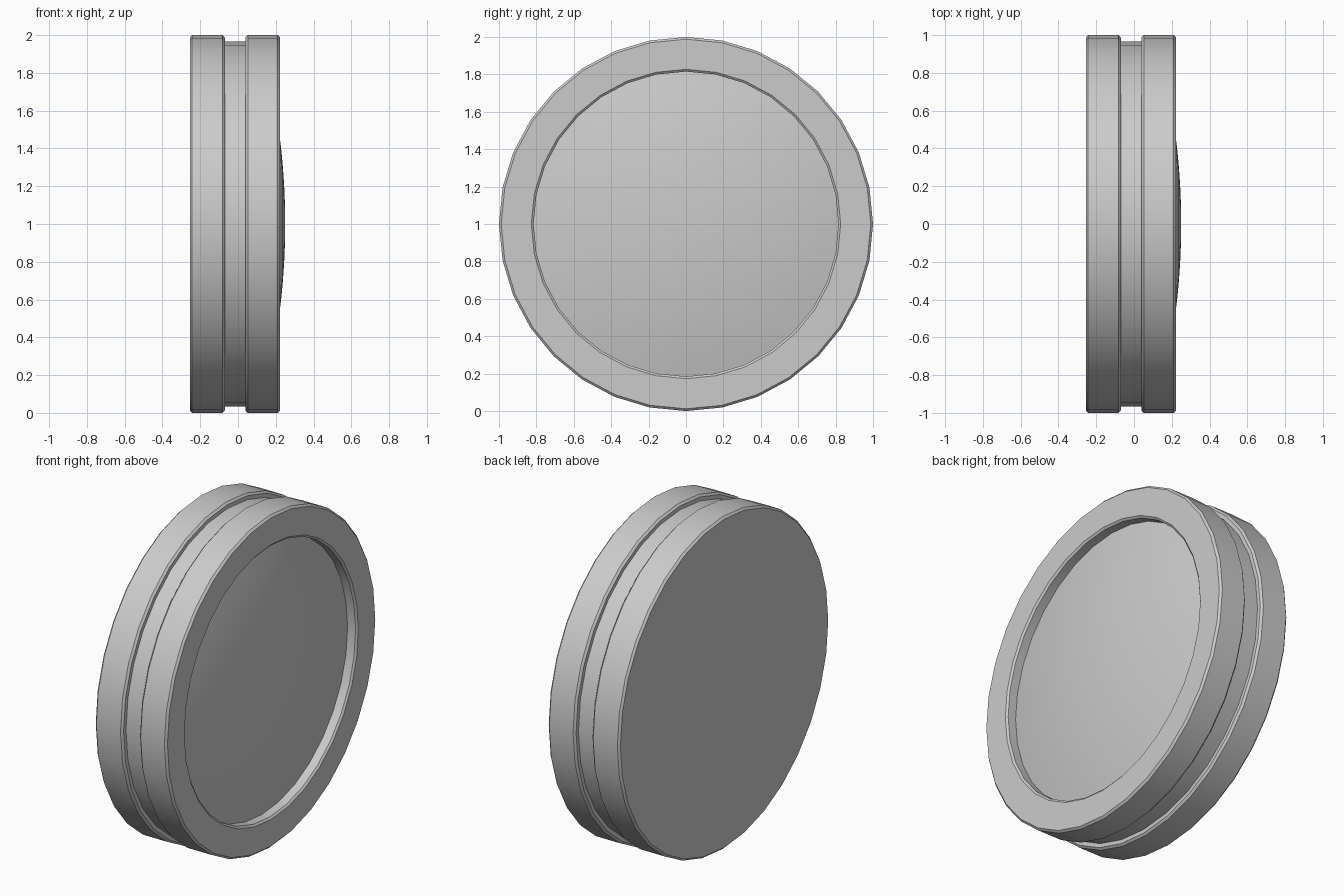
import bpy, bmesh, math

if "Cube" in bpy.data.objects:
    bpy.data.objects.remove(bpy.data.objects["Cube"])

SIDES = 32


def lathe(name, profile):
    """Spin (x, radius) points around the x axis at height z = 1."""
    bm = bmesh.new()
    rings = []
    for x, r in profile:
        if r == 0:
            rings.append([bm.verts.new((x, 0, 1))] * SIDES)
        else:
            rings.append([bm.verts.new((x, r * math.sin(a), 1 + r * math.cos(a)))
                          for a in (2 * math.pi * i / SIDES for i in range(SIDES))])
    for ra, rb in zip(rings, rings[1:]):
        for i in range(SIDES):
            j = (i + 1) % SIDES
            bm.faces.new(list(dict.fromkeys((ra[i], ra[j], rb[j], rb[i]))))
    bmesh.ops.recalc_face_normals(bm, faces=bm.faces)
    # Make sure the open shells face outward, away from the disc centre
    bm.normal_update()
    if sum(f.normal.dot(f.calc_center_median() - rings[0][0].co.lerp(
            rings[0][SIDES // 2].co, 0.5)) * f.calc_area() for f in bm.faces) < 0:
        bmesh.ops.reverse_faces(bm, faces=bm.faces)
    mesh = bpy.data.meshes.new(name)
    bm.to_mesh(mesh)
    bm.free()
    obj = bpy.data.objects.new(name, mesh)
    bpy.context.collection.objects.link(obj)
    bpy.ops.object.select_all(action='DESELECT')
    obj.select_set(True)
    bpy.context.view_layer.objects.active = obj
    bpy.ops.object.shade_smooth_by_angle(angle=math.radians(30))
    return obj


# Housing: flat back, two bevelled rims with a groove between, recessed front
B = 0.012
LENS_EDGE = 0.815
APEX, CURVE = 0.25, 3.7


def dome_x(r):
    return APEX - CURVE + math.sqrt(CURVE ** 2 - r ** 2)


lathe("housing", [
    (-0.255, 0), (-0.255, 1 - B), (-0.255 + B, 1),
    (-0.07 - B, 1), (-0.07, 1 - B), (-0.07, 0.965),
    (0.04, 0.965), (0.04, 1 - B), (0.04 + B, 1),
    (0.222 - B, 1), (0.222, 1 - B),
    (0.222, 0.827), (0.212, LENS_EDGE), (dome_x(LENS_EDGE), LENS_EDGE)])

# Lens: shallow dome set inside the front rim
STEPS = 8
lathe("lens", [(dome_x(r), r) for r in
               (LENS_EDGE * (STEPS - k) / STEPS for k in range(STEPS + 1))])
